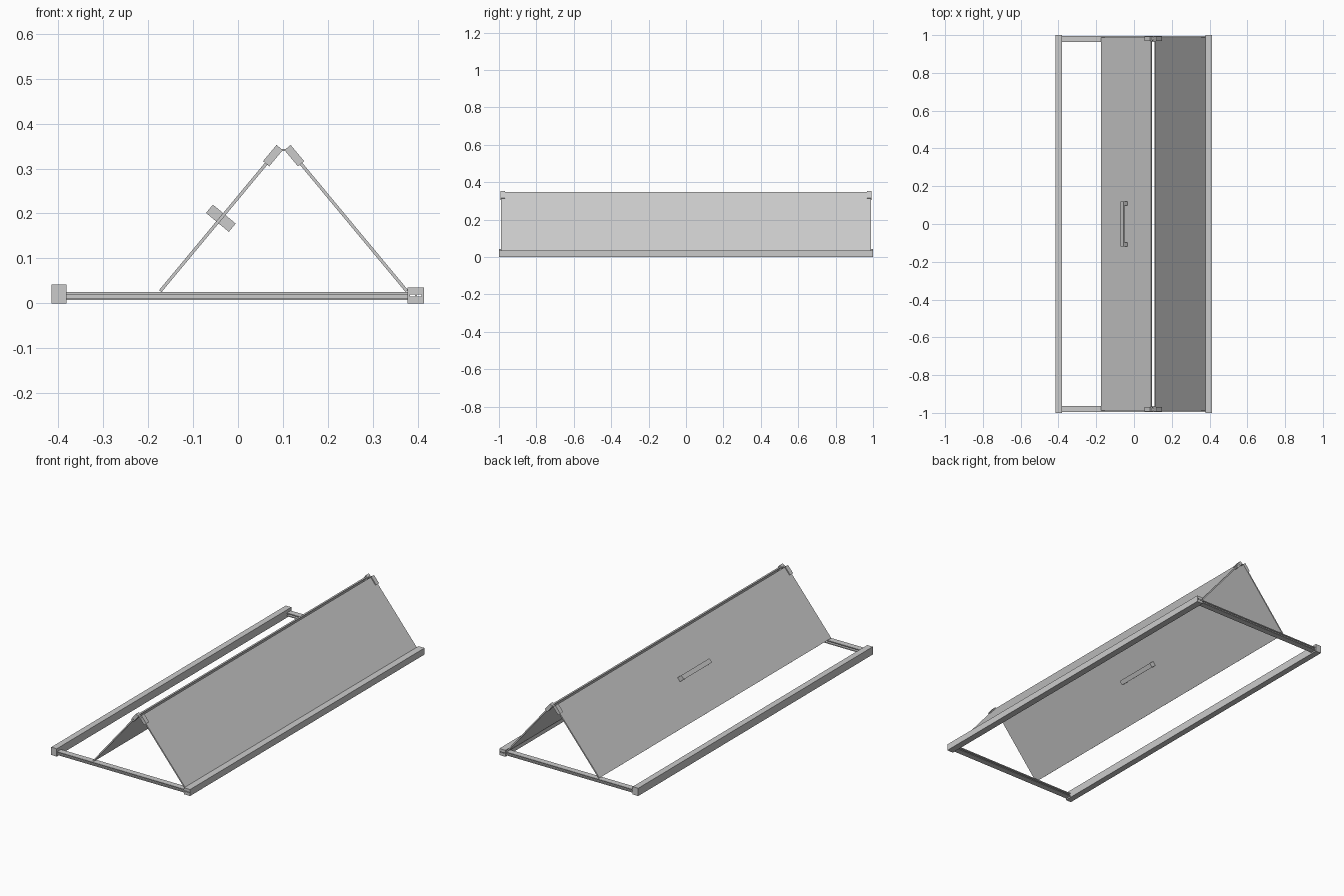
import bpy, bmesh
from math import atan2
from mathutils import Vector, Matrix

if "Cube" in bpy.data.objects:
    bpy.data.objects.remove(bpy.data.objects["Cube"])


def extrude(name, profile, start, end, axis="Y"):
    """Closed profile swept along Y (profile = x,z) or X (profile = y,z)."""
    bm = bmesh.new()
    co = (lambda a, b, t: (a, t, b)) if axis == "Y" else (lambda a, b, t: (t, a, b))
    face = bm.faces.new([bm.verts.new(co(a, b, start)) for a, b in profile])
    res = bmesh.ops.extrude_face_region(bm, geom=[face])
    verts = [v for v in res["geom"] if isinstance(v, bmesh.types.BMVert)]
    step = Vector(co(0, 0, end - start))
    bmesh.ops.translate(bm, verts=verts, vec=step)
    bmesh.ops.recalc_face_normals(bm, faces=bm.faces)
    me = bpy.data.meshes.new(name)
    bm.to_mesh(me)
    bm.free()
    ob = bpy.data.objects.new(name, me)
    bpy.context.collection.objects.link(ob)
    return ob


def rect(x0, x1, z0, z1):
    return [(x0, z0), (x1, z0), (x1, z1), (x0, z1)]


def slanted(foot, top):
    """Frame whose local x runs up the leaf and local z is its upper normal."""
    d = Vector((top[0] - foot[0], top[1] - foot[1]))
    rot = Matrix.Rotation(-atan2(d.y, d.x), 4, "Y")
    return Matrix.Translation((foot[0], 0, foot[1])) @ rot, d.length


def mirror_y(ob):
    m = ob.modifiers.new("mirror", "MIRROR")
    m.use_axis = (False, True, False)


# long side jambs
extrude("left_jamb", rect(-0.415, -0.382, 0, 0.042), -1, 1)
# right jamb: channel halves around a narrow pivot slot
extrude("right_jamb_upper", rect(0.378, 0.414, 0.020, 0.035), -1, 1)
extrude("right_jamb_lower", rect(0.378, 0.414, 0.0, 0.015), -1, 1)
for x in (0.378, 0.394, 0.409):
    extrude("right_jamb_web", rect(x, x + 0.005, 0.015, 0.020), -1, 1)

# end tracks with a groove facing the leaves and a shallow outer groove
track = [(0.964, 0.007), (0.996, 0.007), (0.996, 0.012), (0.990, 0.012),
         (0.990, 0.020), (0.996, 0.020), (0.996, 0.025), (0.964, 0.025),
         (0.964, 0.020), (0.982, 0.020), (0.982, 0.012), (0.964, 0.012)]
mirror_y(extrude("end_track", track, -0.383, 0.379, "X"))

# folding leaves with corner hinge brackets
left_frame, length = slanted((-0.173, 0.027), (0.092, 0.346))
right_frame, _ = slanted((0.376, 0.027), (0.111, 0.346))
for side, frame in (("left", left_frame), ("right", right_frame)):
    leaf = extrude(side + "_leaf", rect(0, length, -0.0035, 0.0035), -0.988, 0.988)
    leaf.matrix_world = frame
    bracket = extrude(side + "_hinge_bracket",
                      rect(length - 0.046, length + 0.001, -0.009, 0.009), 0.968, 0.992)
    bracket.matrix_world = frame
    mirror_y(bracket)
    # screw heads on the bracket end
    for i in range(3):
        u = length - 0.036 + i * 0.014
        screw = extrude(side + "_bracket_screw", rect(u - 0.0015, u + 0.0015, -0.0015, 0.0015),
                        0.991, 0.993)
        screw.matrix_world = frame
        mirror_y(screw)

# hinge link joining the leaves
mirror_y(extrude("hinge_link", rect(0.090, 0.113, 0.339, 0.344), 0.974, 0.990))

# pull handles on both faces of the left leaf
u = 0.211
for side, s in (("outer", 1), ("inner", -1)):
    bar = extrude(side + "_handle_bar",
                  rect(u - 0.012, u + 0.012, min(s * 0.026, s * 0.033), max(s * 0.026, s * 0.033)),
                  -0.12, 0.12)
    post = extrude(side + "_handle_post",
                   rect(u - 0.012, u + 0.012, min(s * 0.003, s * 0.026), max(s * 0.003, s * 0.026)),
                   0.098, 0.12)
    mirror_y(post)
    bar.matrix_world = left_frame
    post.matrix_world = left_frame
